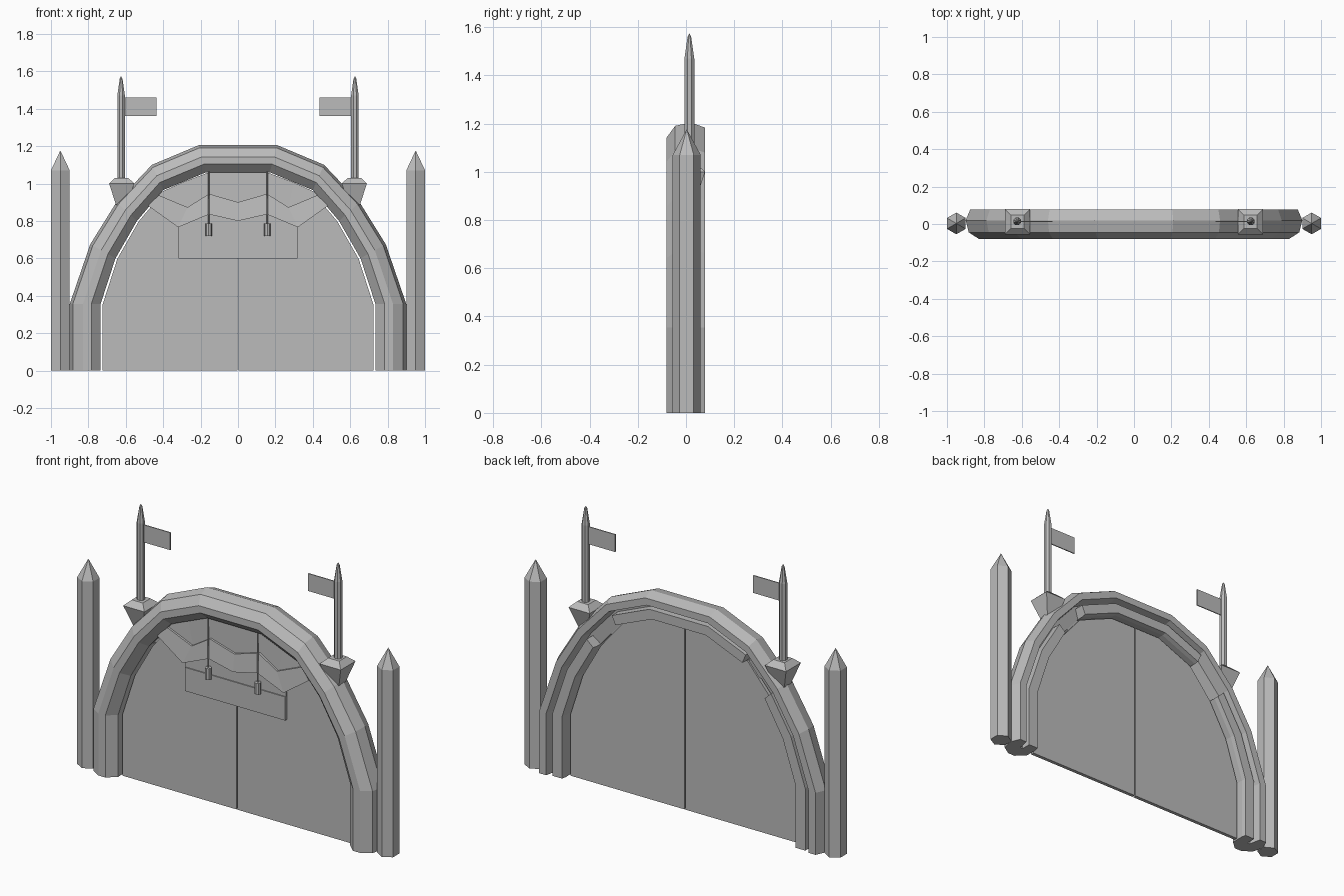
import bpy, bmesh, math

if "Cube" in bpy.data.objects:
    bpy.data.objects.remove(bpy.data.objects["Cube"])

stone = bpy.data.materials.new("plain_grey")
stone.diffuse_color = (0.5, 0.5, 0.5, 1)
stone.use_nodes = True
stone.node_tree.nodes["Principled BSDF"].inputs["Base Color"].default_value = stone.diffuse_color


def make(name, verts, faces):
    me = bpy.data.meshes.new(name)
    me.from_pydata(verts, [], faces)
    bm = bmesh.new()
    bm.from_mesh(me)
    bmesh.ops.recalc_face_normals(bm, faces=bm.faces)
    bm.to_mesh(me)
    bm.free()
    me.materials.append(stone)
    ob = bpy.data.objects.new(name, me)
    bpy.context.collection.objects.link(ob)
    return ob


def loft(name, rings, cap=True):
    """Skin closed rings of equal length."""
    n = len(rings[0])
    verts = [p for r in rings for p in r]
    faces = [(i * n + j, i * n + (j + 1) % n, (i + 1) * n + (j + 1) % n, (i + 1) * n + j)
             for i in range(len(rings) - 1) for j in range(n)]
    if cap:
        faces += [tuple(range(n)), tuple(range(len(verts) - n, len(verts)))]
    return make(name, verts, faces)


def turned(name, x, y, n, levels, ry=1.0, turn=0.0):
    """Upright n-sided part from (radius, z) levels."""
    return loft(name, [[(x + r * math.cos(turn + 2 * math.pi * k / n),
                         y + ry * r * math.sin(turn + 2 * math.pi * k / n), z)
                        for k in range(n)] for r, z in levels])


def plate(name, outline, y0, y1):
    return loft(name, [[(x, y, z) for x, z in outline] for y in (y0, y1)])


def mirrored(half):
    return [(-x, z) for x, z in half] + [(x, z) for x, z in reversed(half) if x > 0]


# Arch rails, from the foot to the crown
outer = mirrored([(.9, 0), (.9, .355), (.79, .675), (.65, .9), (.46, 1.1), (.21, 1.205)])
inner_half = [(.735, 0), (.735, .355), (.655, .6), (.54, .8), (.4, .965), (.17, 1.06)]
inner = mirrored(inner_half)


def sweep(name, section, first, last):
    rings = []
    for (ox, oz), (ix, iz) in list(zip(outer, inner))[first:last + 1]:
        rings.append([(ox + (ix - ox) * t, y, oz + (iz - oz) * t) for t, y in section])
    return loft(name, rings)


shell = [(0, .02), (.1, -.045), (.43, -.08), (.7, -.08), (1, -.035),
         (1, 0), (.5, .01), (.42, .078), (.15, .078)]
sweep("arch_shell", shell, 0, 11)
liner = [(.6, 0), (.6, .065), (.97, .065), (1, .04), (1, 0)]
for part, a, b in (("left", 0, 3), ("top", 4, 7), ("right", 8, 11)):
    sweep("arch_liner_" + part, liner, a, b)

# Two door leaves with a narrow gap between them
for s, side in ((-1, "left"), (1, "right")):
    leaf = [(s * .004, 0)] + [(s * x * .985, z * .995) for x, z in inner_half] + [(s * .004, 1.055)]
    plate("door_leaf_" + side, leaf, -.01, .01)

# Zigzag canopy in steps above the door
top = mirrored([(.41, .955), (.3, 1.005), (.155, 1.06), (0, 1.06)])
mid = mirrored([(.43, .94), (.27, .873), (.155, .945), (0, .9)])
low = mirrored([(.48, .88), (.32, .766), (.155, .835), (0, .8)])
rows = [(top, 0), (top, -.02), (mid, -.022), (mid, -.034), (low, -.045), (low, 0)]
loft("zigzag_canopy", [[(r[k][0], y, r[k][1]) for r, y in rows] for k in range(7)])

# Name board below the canopy
plate("door_board", [(-.317, .6), (.317, .6), (.317, .735), (-.317, .735)], -.026, -.005)
plate("board_backing", [(-.317, .73), (.317, .73), (.317, .77), (.155, .84), (0, .805),
                        (-.155, .84), (-.317, .77)], -.02, -.005)

for s, side in ((-1, "left"), (1, "right")):
    # Hanging ropes and weights
    turned("rope_" + side, s * .157, -.045, 4, [(.004, .78), (.004, 1.065)])
    turned("weight_" + side, s * .157, -.045, 8, [(.018, .72), (.018, .785)])
    # Pointed posts
    turned("post_" + side, s * .95, .003, 6,
           [(.058, 0), (.058, 1.07), (.001, 1.175)], 1.0, math.pi / 6)
    # Pole brackets, poles and flags
    q = math.sqrt(2)
    turned("pole_bracket_" + side, s * .622, .012, 4,
           [(.03 * q, .885), (.067 * q, 1.0), (.035 * q, 1.03)], 1.0, math.pi / 4)
    turned("flag_pole_" + side, s * .625, .014, 8,
           [(.022, 1.02), (.022, 1.47), (.008, 1.56), (.001, 1.573)], 1.0, math.pi / 8)
    plate("flag_" + side, [(s * .61, 1.36), (s * .437, 1.36), (s * .437, 1.46), (s * .61, 1.46)],
          .011, .017)
